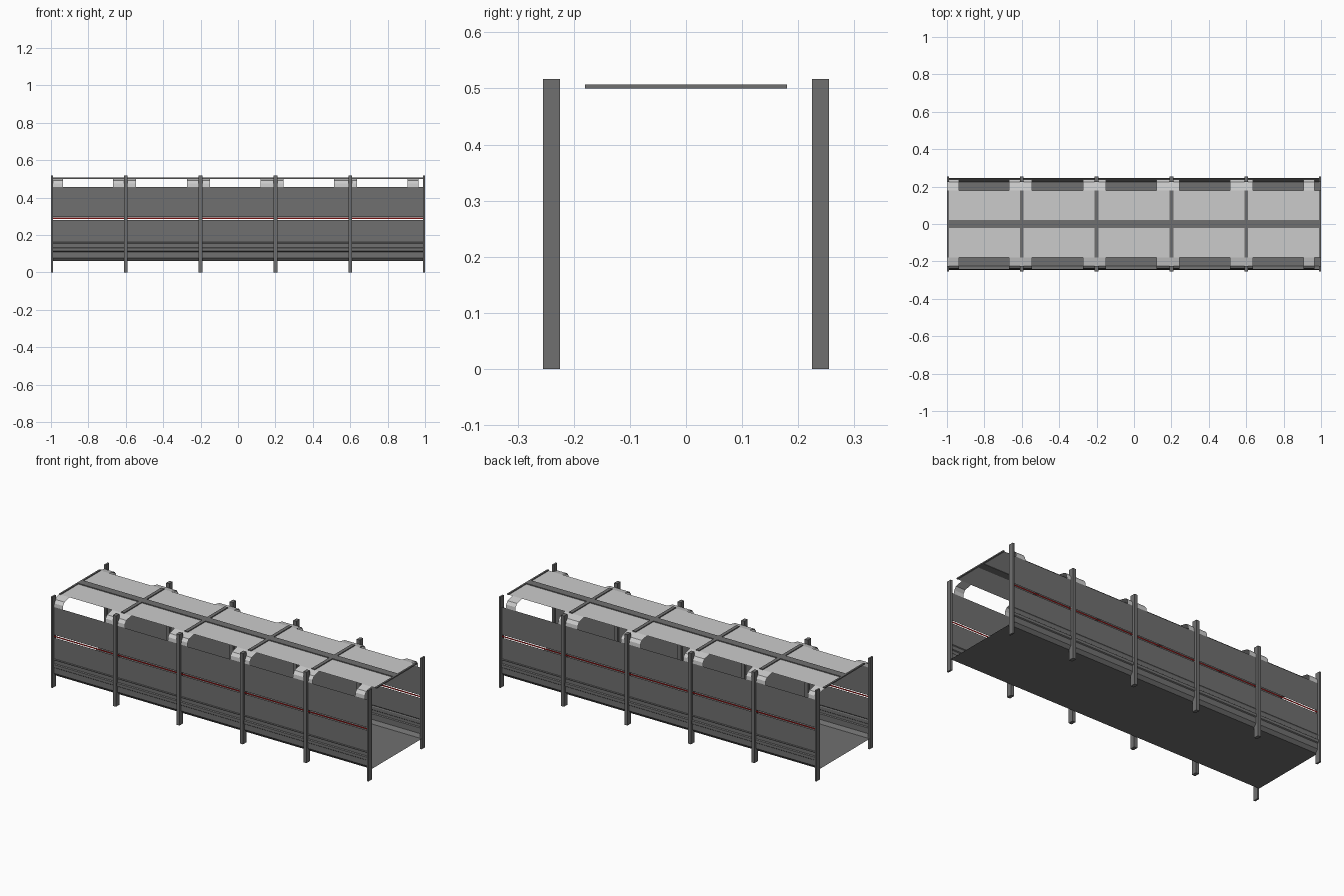
import bpy

if "Cube" in bpy.data.objects:
    bpy.data.objects.remove(bpy.data.objects["Cube"])

def mat(name, c):
    m = bpy.data.materials.new(name)
    m.diffuse_color = (*c, 1)
    m.use_nodes = True
    m.node_tree.nodes["Principled BSDF"].inputs["Base Color"].default_value = m.diffuse_color
    return m

GREY = mat("dark grey", (0.16, 0.16, 0.16))
LIGHT = mat("light grey", (0.6, 0.6, 0.6))
RED = mat("red", (0.45, 0.01, 0.01))

def mesh(name, verts, faces, m):
    me = bpy.data.meshes.new(name)
    me.from_pydata(verts, [], faces)
    me.materials.append(m)
    ob = bpy.data.objects.new(name, me)
    bpy.context.collection.objects.link(ob)
    return ob

def sheet(name, profile, spans, m):
    """Sweep an open (y, z) profile along x over each span."""
    v, f = [], []
    for x0, x1 in spans:
        for (y0, z0), (y1, z1) in zip(profile, profile[1:]):
            n = len(v)
            v += [(x0, y0, z0), (x1, y0, z0), (x1, y1, z1), (x0, y1, z1)]
            f.append((n, n + 1, n + 2, n + 3))
    return mesh(name, v, f, m)

def both_sides(name, profile, spans, m):
    """Front sheet plus its mirror image at the back."""
    sheet(name + "_front", profile, spans, m)
    sheet(name + "_back", [(-y, z) for y, z in profile][::-1], spans, m)

def box(name, lo, hi, m):
    v = [(x, y, z) for x in (lo[0], hi[0]) for y in (lo[1], hi[1]) for z in (lo[2], hi[2])]
    f = [(0, 1, 3, 2), (4, 6, 7, 5), (0, 4, 5, 1), (2, 3, 7, 6), (0, 2, 6, 4), (1, 5, 7, 3)]
    return mesh(name, v, f, m)

FULL = [(-1, 1)]

# floor and roof skins
sheet("floor", [(0.225, 0.06), (-0.225, 0.06)], FULL, GREY)
sheet("roof", [(-0.18, 0.502), (0.18, 0.502)], FULL, LIGHT)

# ribbed lower wall, slit with a thin red strip, upper wall
both_sides("lower_wall", [(-0.225, 0.06), (-0.24, 0.078), (-0.24, 0.11), (-0.245, 0.114),
                          (-0.245, 0.13), (-0.24, 0.134), (-0.24, 0.152),
                          (-0.243, 0.157), (-0.24, 0.161), (-0.24, 0.281)], FULL, GREY)
both_sides("red_strip", [(-0.24, 0.285), (-0.24, 0.293)], FULL, RED)
both_sides("upper_wall", [(-0.24, 0.297), (-0.24, 0.455)], FULL, GREY)

# curved light panels between the window openings
panels = [(-1, -0.935)] + [(-0.668 + 0.394 * i, -0.545 + 0.394 * i) for i in range(4)] + [(0.906, 0.966)]
both_sides("window_pillar", [(-0.24, 0.455), (-0.238, 0.475), (-0.225, 0.492), (-0.18, 0.502)],
           panels, LIGHT)

# posts and roof beams; the end ones are cut to half width
for i in range(6):
    x = -1 + 0.4 * i
    x0, x1 = max(x - 0.01, -1), min(x + 0.01, 1)
    for side, y in (("front", -0.24), ("back", 0.24)):
        box(f"{side}_post_{i}", (x0, y - 0.015, 0), (x1, y + 0.015, 0.517), GREY)
    box(f"roof_beam_{i}", (x0, -0.18, 0.5), (x1, 0.18, 0.507), GREY)

# strip along the roof ridge
box("roof_strip", (-1, -0.022, 0.5), (1, 0.022, 0.507), GREY)
